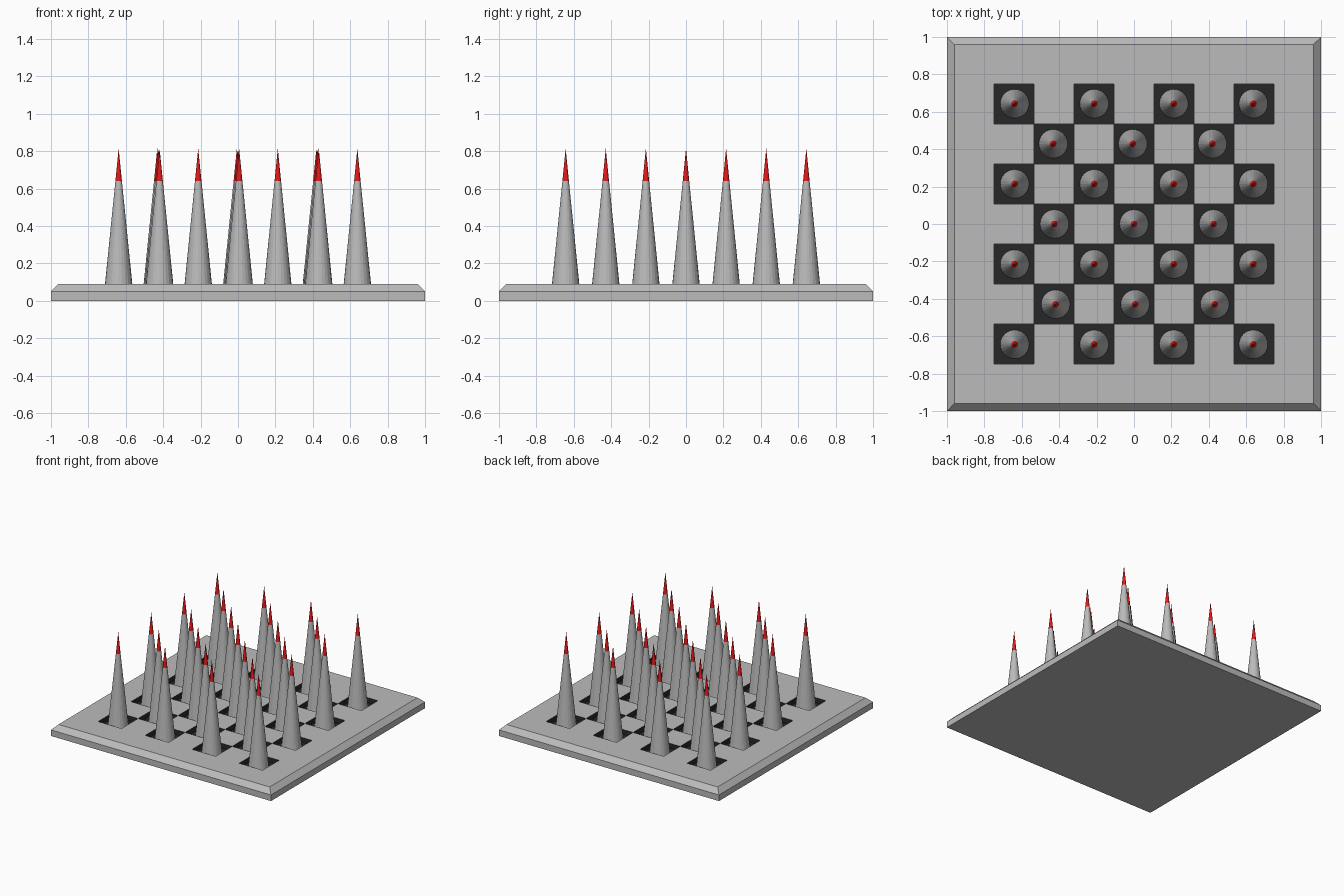
import bpy, bmesh, math

if "Cube" in bpy.data.objects:
    bpy.data.objects.remove(bpy.data.objects["Cube"])

def material(name, col):
    m = bpy.data.materials.new(name)
    m.diffuse_color = (*col, 1)
    m.use_nodes = True
    m.node_tree.nodes["Principled BSDF"].inputs["Base Color"].default_value = m.diffuse_color
    return m

grey = material("grey", (0.5, 0.5, 0.5))
black = material("black", (0.02, 0.02, 0.02))
red = material("red", (0.8, 0.01, 0.01))

TOP, FLOOR, CHAMFER, CELL = 0.09, 0.05, 0.05, 0.2137

def finish(bm, name, mats):
    bmesh.ops.remove_doubles(bm, verts=bm.verts, dist=1e-5)
    me = bpy.data.meshes.new(name)
    bm.to_mesh(me)
    bm.free()
    for m in mats:
        me.materials.append(m)
    ob = bpy.data.objects.new(name, me)
    bpy.context.collection.objects.link(ob)
    return ob

def face(bm, pts, mat=0):
    f = bm.faces.new([bm.verts.new(p) for p in pts])
    f.material_index = mat

def ring(h, z):
    return [(-h, -h, z), (h, -h, z), (h, h, z), (-h, h, z)]

# base plate with bevelled rim and checkerboard pits
bm = bmesh.new()
lines = [-0.96] + [(i - 3.5) * CELL for i in range(8)] + [0.96]
for i in range(9):
    for j in range(9):
        x0, x1, y0, y1 = lines[i], lines[i + 1], lines[j], lines[j + 1]
        pit = 1 <= i <= 7 and 1 <= j <= 7 and (i + j) % 2 == 0
        z = FLOOR if pit else TOP
        c = [(x0, y0), (x1, y0), (x1, y1), (x0, y1)]
        face(bm, [(*p, z) for p in c], int(pit))
        if pit:
            for k in range(4):
                a, b = c[k], c[(k + 1) % 4]
                face(bm, [(*a, TOP), (*b, TOP), (*b, FLOOR), (*a, FLOOR)], 1)
levels = [ring(1, 0), ring(1, CHAMFER), ring(0.96, TOP)]
for lo, hi in zip(levels, levels[1:]):
    for k in range(4):
        n = (k + 1) % 4
        face(bm, [lo[k], lo[n], hi[n], hi[k]])
face(bm, levels[0][::-1])
finish(bm, "base_plate", [grey, black])

# spike mesh: grey shaft and red tip
SEG = 24
bm = bmesh.new()
profile = [(0.077, FLOOR), (0.0175, 0.64)]
rings = [[bm.verts.new((r * math.cos(2 * math.pi * k / SEG), r * math.sin(2 * math.pi * k / SEG), z))
          for k in range(SEG)] for r, z in profile]
tip = bm.verts.new((0, 0, 0.815))
for k in range(SEG):
    n = (k + 1) % SEG
    bm.faces.new([rings[0][k], rings[0][n], rings[1][n], rings[1][k]])
    bm.faces.new([rings[1][k], rings[1][n], tip]).material_index = 1
spike = finish(bm, "spike", [grey, red])

# one spike per pit; the staggered rows lean slightly sideways
first = True
for i in range(-3, 4):
    for j in range(-3, 4):
        if (i + j) % 2:
            continue
        if not first:
            spike = spike.copy()
            bpy.context.collection.objects.link(spike)
        first = False
        x, y = i * 0.2127, j * 0.2145
        if j % 2 == 0:
            x -= 0.0145 * y
        spike.location = (x, y, 0)
